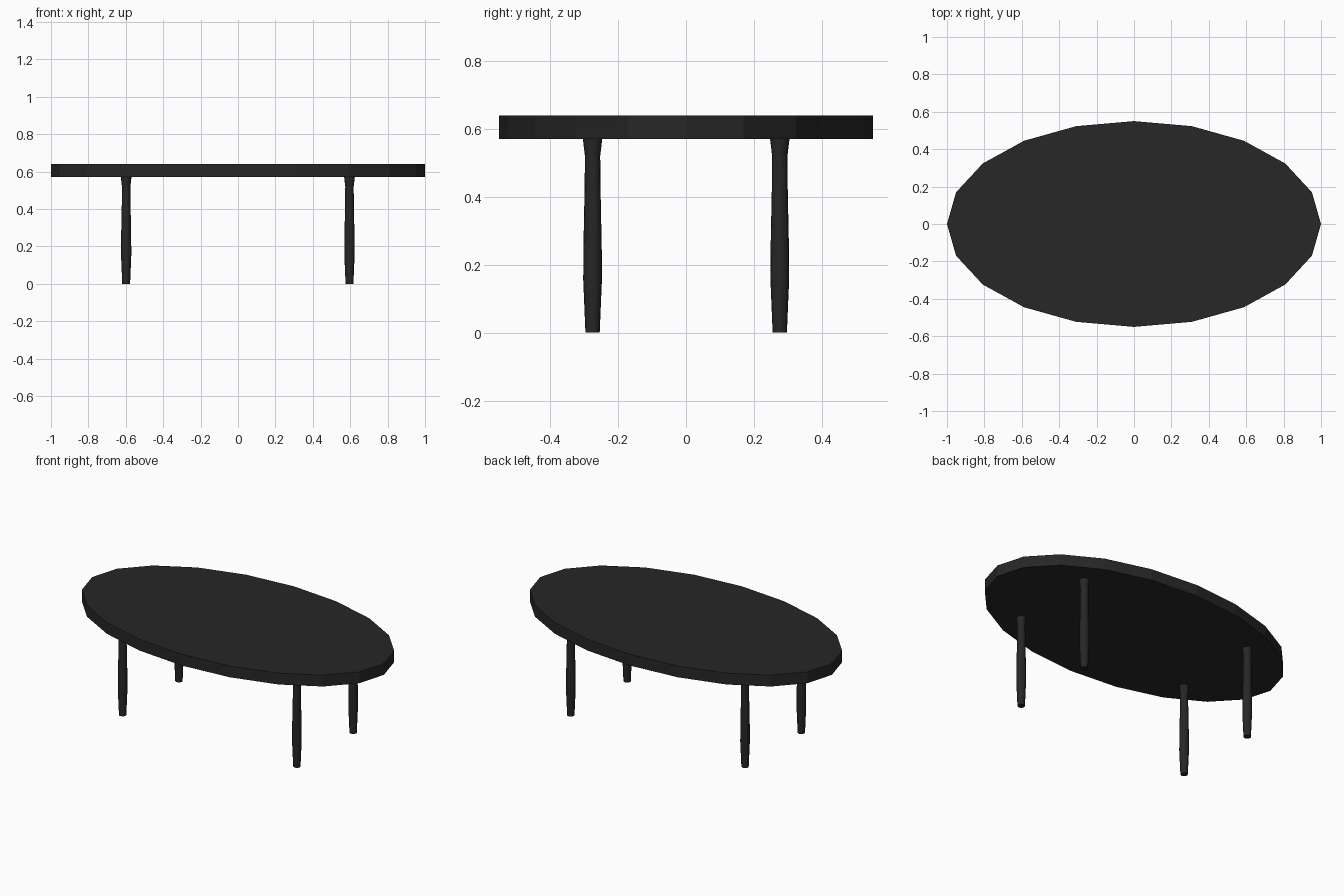
import bpy, bmesh
from math import cos, sin, pi

if "Cube" in bpy.data.objects:
    bpy.data.objects.remove(bpy.data.objects["Cube"])

black = bpy.data.materials.new("black_wood")
black.diffuse_color = (0.02, 0.02, 0.02, 1)
black.use_nodes = True
black.node_tree.nodes["Principled BSDF"].inputs["Base Color"].default_value = black.diffuse_color


def lathe(name, profile, sides, location=(0, 0, 0), squash=1.0):
    """Capped, flat-faced solid from (radius, z) rings."""
    bm = bmesh.new()
    rings = [[bm.verts.new((r * cos(2 * pi * i / sides),
                            r * squash * sin(2 * pi * i / sides), z))
              for i in range(sides)] for r, z in profile]
    for low, high in zip(rings, rings[1:]):
        for i in range(sides):
            j = (i + 1) % sides
            bm.faces.new((low[i], low[j], high[j], high[i]))
    bm.faces.new(rings[0][::-1])
    bm.faces.new(rings[-1])
    mesh = bpy.data.meshes.new(name)
    bm.to_mesh(mesh)
    bm.free()
    mesh.materials.append(black)
    obj = bpy.data.objects.new(name, mesh)
    obj.location = location
    bpy.context.collection.objects.link(obj)
    return obj


# Oval top
lathe("table_top", [(1, 0.57), (1, 0.64)], 20, squash=0.55)

# Four turned legs: narrow foot, swelling, slim neck, flared head
leg_profile = [(0.021, 0), (0.0235, 0.06), (0.0275, 0.155), (0.027, 0.25),
               (0.0235, 0.42), (0.0225, 0.52), (0.0285, 0.57)]
for side, x in (("left", -0.598), ("right", 0.596)):
    for end, y in (("front", -0.275), ("back", 0.276)):
        lathe(f"{end}_{side}_leg", leg_profile, 16, (x, y, 0))
